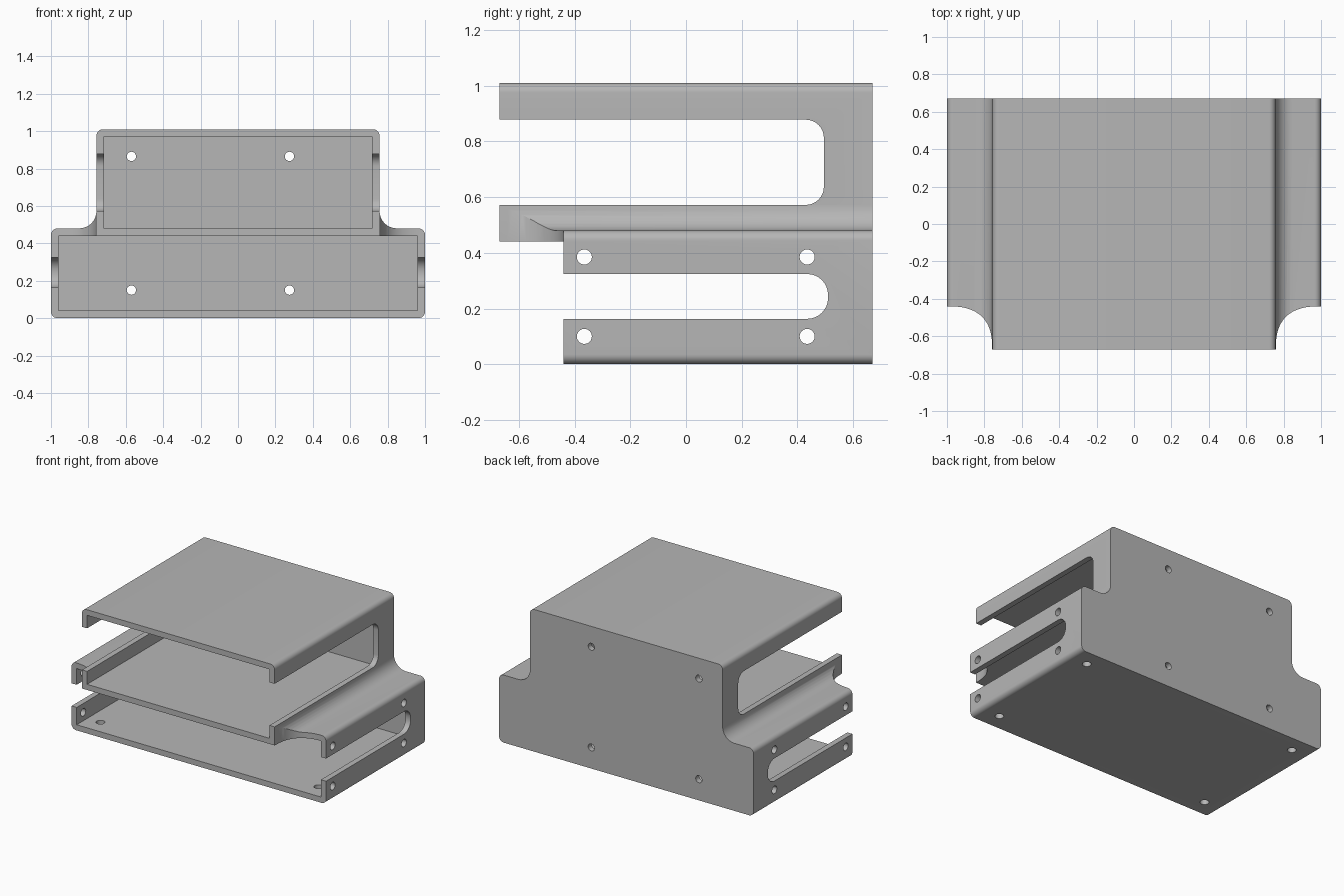
import bpy
import bmesh
from math import cos, sin, pi
from mathutils import Vector

default = bpy.data.objects.get("Cube")
if default:
    bpy.data.objects.remove(default, do_unlink=True)

grey = bpy.data.materials.new("plain grey")
grey.use_nodes = True
COLOUR = (0.47, 0.47, 0.47, 1)
grey.diffuse_color = COLOUR
grey.node_tree.nodes["Principled BSDF"].inputs["Base Color"].default_value = COLOUR


def rounded(corners, steps=8):
    """Outline with a quarter arc at each (a, b, radius) right-angle corner."""
    points = []
    for i, (a, b, r) in enumerate(corners):
        p = Vector((a, b))
        if not r:
            points.append(p)
            continue
        d1 = (Vector(corners[i - 1][:2]) - p).normalized()
        d2 = (Vector(corners[(i + 1) % len(corners)][:2]) - p).normalized()
        centre = p + r * (d1 + d2)
        for k in range(steps + 1):
            t = pi / 2 * k / steps
            points.append(centre - r * (d2 * cos(t) + d1 * sin(t)))
    return points


def rect(a0, a1, b0, b1, r=0):
    """Rectangle whose far side (a1) may have rounded corners."""
    return rounded([(a0, b0, 0), (a1, b0, r), (a1, b1, r), (a0, b1, 0)])


def circle(a, b, r, n=24):
    return [(a + r * cos(2 * pi * k / n), b + r * sin(2 * pi * k / n)) for k in range(n)]


def prism(name, outline, axis, lo, hi):
    """Extrude a 2D outline along the given axis from lo to hi."""
    place = {"x": lambda a, b: (lo, a, b),
             "y": lambda a, b: (a, lo, b),
             "z": lambda a, b: (a, b, lo)}[axis]
    bm = bmesh.new()
    face = bm.faces.new([bm.verts.new(place(*p)) for p in outline])
    grown = bmesh.ops.extrude_face_region(bm, geom=[face])["geom"]
    shift = Vector([hi - lo if c == axis else 0 for c in "xyz"])
    bmesh.ops.translate(bm, vec=shift, verts=[g for g in grown if isinstance(g, bmesh.types.BMVert)])
    bmesh.ops.recalc_face_normals(bm, faces=bm.faces)
    mesh = bpy.data.meshes.new(name)
    bm.to_mesh(mesh)
    bm.free()
    mesh.materials.append(grey)
    obj = bpy.data.objects.new(name, mesh)
    bpy.context.collection.objects.link(obj)
    return obj


# Stepped outer shell with rounded corners and a cove above each shoulder
R, COVE = 0.035, 0.092
half = [(1, 0, R), (1, 0.48, R), (0.757, 0.48, COVE), (0.757, 1.01, R)]
body = prism("stepped_housing", rounded(half + [(-x, z, r) for x, z, r in reversed(half)]),
             "y", -0.67, 0.67)


def cut(outline, axis, lo, hi):
    """Subtract a prism from the housing."""
    cutter = prism("cutter", outline, axis, lo, hi)
    cutter.hide_render = True
    mod = body.modifiers.new("cut", "BOOLEAN")
    mod.operation = "DIFFERENCE"
    mod.solver = "EXACT"
    mod.object = cutter
    bpy.context.view_layer.objects.active = body
    bpy.ops.object.modifier_apply(modifier=mod.name)
    bpy.data.objects.remove(cutter, do_unlink=True)


# Two bays, open at the front and closed by the back wall
cut(rect(-0.717, 0.717, 0.48, 0.97), "y", -1, 0.63)
cut(rect(-0.96, 0.96, 0.04, 0.44), "y", -1, 0.63)

# Lower bay is set back from the front
cut(rect(-1.2, 1.2, -0.2, 0.44), "y", -1, -0.44)

# Shoulders sweep back from the upper bay to the lower one
for side in (-1, 1):
    sweep = []
    for k in range(25):
        t = pi / 2 * k / 24
        sweep.append((side * (1 - 0.242 * cos(t) ** 0.77), -0.67 + 0.23 * sin(t) ** 0.77))
    sweep += [(side * 1.2, -0.44), (side * 1.2, -0.9), (side * 0.758, -0.9)]
    cut(sweep, "z", -0.2, 0.7)

# Side slots with rounded ends
cut(rect(-1, 0.495, 0.572, 0.878, 0.065), "x", -1.2, 1.2)
cut(rect(-1, 0.51, 0.163, 0.324, 0.075), "x", -1.2, 1.2)

# Screw holes: sides, back wall and floor
for y in (-0.365, 0.435):
    for z in (0.1, 0.385):
        cut(circle(y, z, 0.027), "x", -1.2, 1.2)
for x in (-0.57, 0.275):
    for z in (0.15, 0.865):
        cut(circle(x, z, 0.025), "y", 0.55, 0.8)
for x in (-0.857, 0.857):
    for y in (-0.32, 0.55):
        cut(circle(x, y, 0.029), "z", -0.2, 0.2)

# Smooth the rounded edges, keep the rest crisp
bpy.ops.object.select_all(action="DESELECT")
body.select_set(True)
bpy.context.view_layer.objects.active = body
bpy.ops.object.shade_smooth_by_angle(angle=pi / 6)
